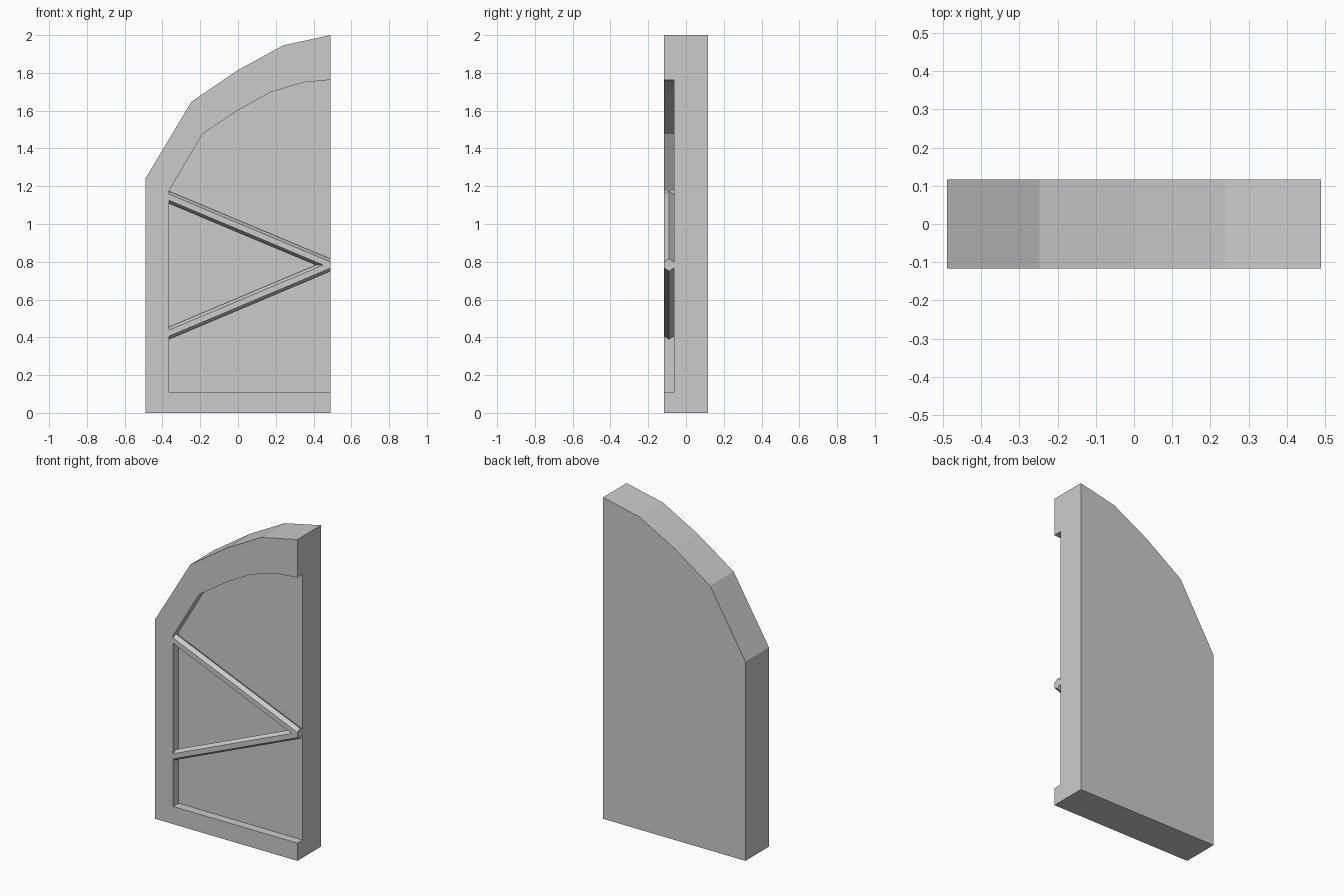
import bpy, bmesh
from math import cos, sin, pi

if "Cube" in bpy.data.objects:
    bpy.data.objects.remove(bpy.data.objects["Cube"])

Y_FRONT, Y_PANEL, Y_BACK = -0.116, -0.064, 0.116
X_RIGHT = 0.49

outer = [(-0.49, 0), (X_RIGHT, 0), (X_RIGHT, 2.0), (0.24, 1.946),
         (0, 1.815), (-0.247, 1.647), (-0.49, 1.24)]
inner = [(-0.365, 0.11), (X_RIGHT, 0.11), (X_RIGHT, 1.763), (0.35, 1.75),
         (0.173, 1.698), (0, 1.602), (-0.187, 1.477), (-0.365, 1.175)]


def finish(name, bm):
    bmesh.ops.recalc_face_normals(bm, faces=bm.faces[:])
    mesh = bpy.data.meshes.new(name)
    bm.to_mesh(mesh)
    bm.free()
    obj = bpy.data.objects.new(name, mesh)
    bpy.context.collection.objects.link(obj)
    return obj


def ring(bm, profile, y):
    return [bm.verts.new((x, y, z)) for x, z in profile]


def walls(bm, a, b, skip=None):
    for i in range(len(a)):
        if i != skip:
            j = (i + 1) % len(a)
            bm.faces.new((a[i], a[j], b[j], b[i]))


# Door leaf: arched slab with a recessed panel that runs out at the right edge
bm = bmesh.new()
back, front = ring(bm, outer, Y_BACK), ring(bm, outer, Y_FRONT)
lip, panel = ring(bm, inner, Y_FRONT), ring(bm, inner, Y_PANEL)
bm.faces.new(back)
bm.faces.new(panel)
walls(bm, back, front, skip=1)
walls(bm, lip, panel, skip=1)
# Frame face wraps around the recess; the right edge is notched
bm.faces.new(front[2:] + front[:2] + [lip[1], lip[0]] + lip[:1:-1])
bm.faces.new([back[1], back[2], front[2], lip[2], panel[2],
              panel[1], lip[1], front[1]])
finish("door_leaf", bm)


# Diagonal braces: hexagonal bars, cut flush at both ends
def brace(name, z_left, z_right):
    bm = bmesh.new()
    ends = []
    for x, z in ((-0.366, z_left), (X_RIGHT, z_right)):
        ends.append([bm.verts.new((x, -0.09 + 0.03 * sin(k * pi / 3),
                                   z + 0.0325 * cos(k * pi / 3)))
                     for k in range(6)])
    walls(bm, *ends)
    for end in ends:
        bm.faces.new(end)
    return finish(name, bm)


brace("upper_brace", 1.142, 0.783)
brace("lower_brace", 0.422, 0.783)
